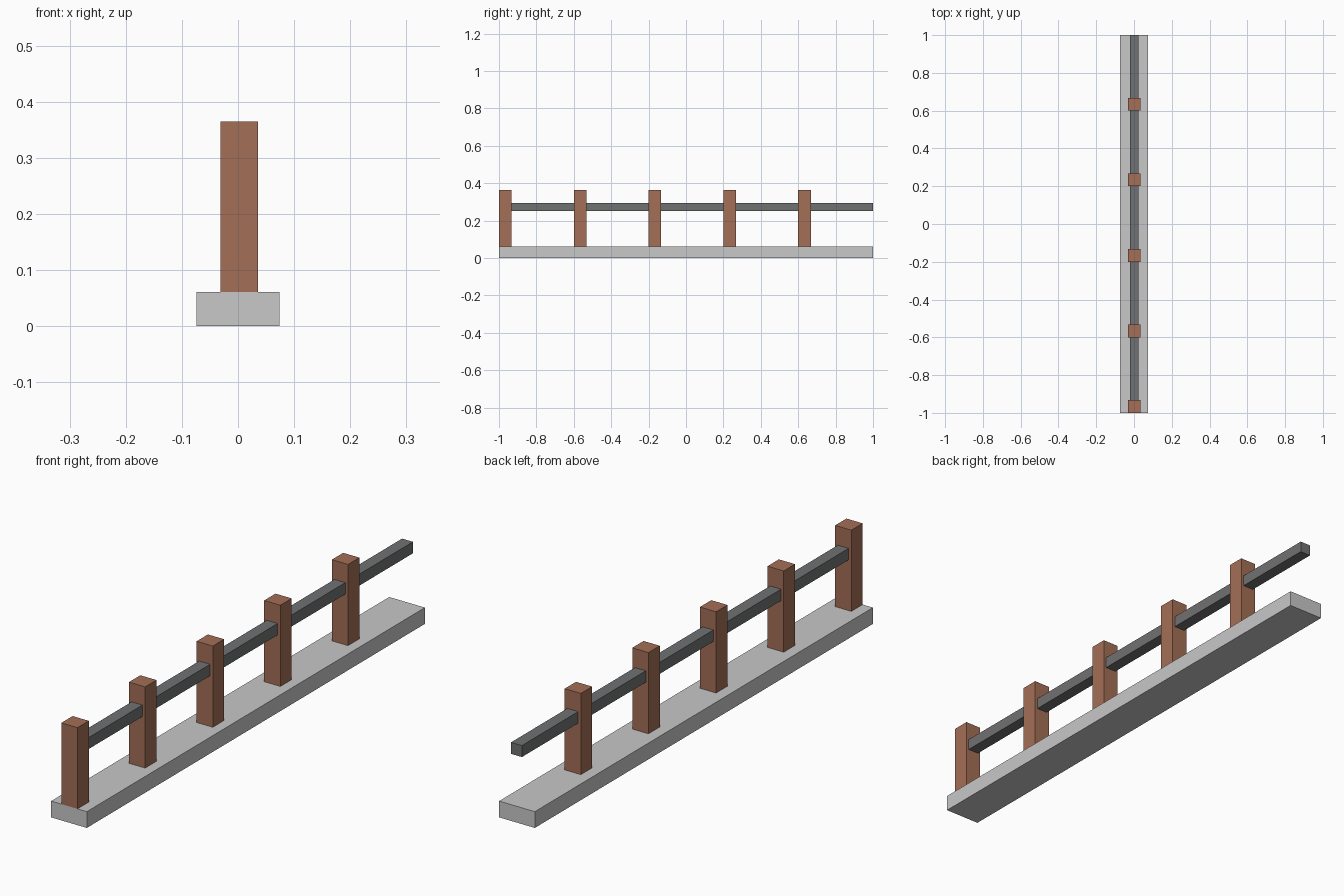
import bpy

if "Cube" in bpy.data.objects:
    bpy.data.objects.remove(bpy.data.objects["Cube"])


def material(name, color):
    m = bpy.data.materials.new(name)
    m.diffuse_color = (*color, 1.0)
    m.use_nodes = True
    m.node_tree.nodes["Principled BSDF"].inputs["Base Color"].default_value = m.diffuse_color
    return m


concrete = material("light_grey_concrete", (0.58, 0.58, 0.58))
wood = material("brown_wood", (0.37, 0.157, 0.093))
steel = material("dark_grey_steel", (0.163, 0.165, 0.168))


def box(name, x, y, z, mat):
    """Box from (min, max) ranges on each axis."""
    ranges = (x, y, z)
    bpy.ops.mesh.primitive_cube_add(size=1, location=[(a + b) / 2 for a, b in ranges])
    ob = bpy.context.object
    ob.name = name
    ob.scale = [b - a for a, b in ranges]
    bpy.ops.object.transform_apply(location=False, rotation=False, scale=True)
    ob.data.materials.append(mat)
    return ob


POST = 0.067      # post thickness
PITCH = 0.4       # post spacing
CX = 0.002        # posts and rails sit slightly off centre

# kerb under the fence
box("base_kerb", (-0.074, 0.074), (-1, 1), (0, 0.061), concrete)

# posts, each followed by one rail section
for i in range(5):
    y = -1 + i * PITCH
    box(f"post_{i + 1}", (CX - POST / 2, CX + POST / 2), (y, y + POST),
        (0.061, 0.365), wood)
    box(f"rail_{i + 1}", (CX - 0.0225, CX + 0.0225), (y + POST, y + PITCH),
        (0.251, 0.294), steel)
